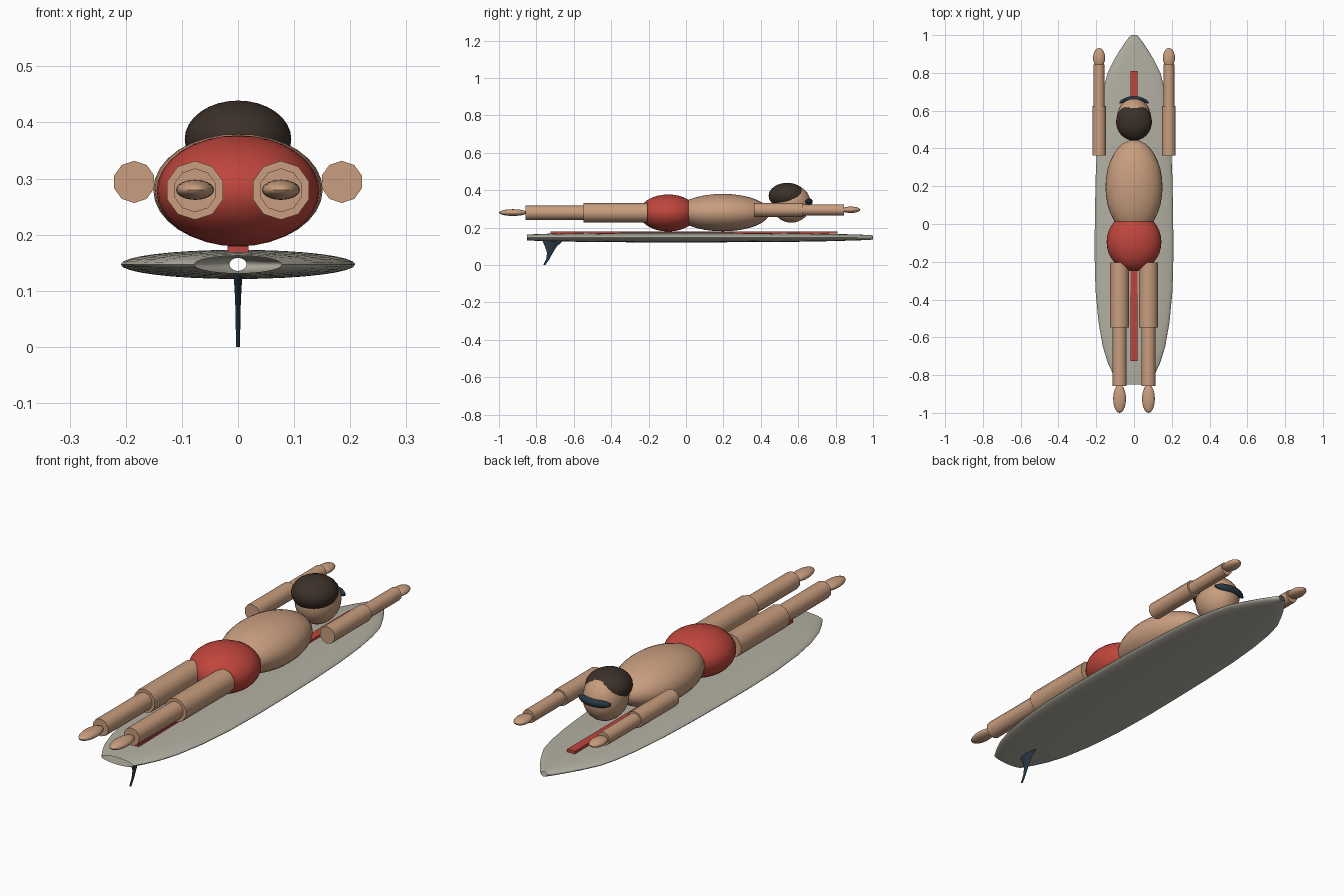
import bpy, bmesh
from math import sin, cos, pi, radians
from mathutils import Matrix

if "Cube" in bpy.data.objects:
    bpy.data.objects.remove(bpy.data.objects["Cube"])


def material(name, rgb):
    m = bpy.data.materials.new(name)
    m.diffuse_color = (*rgb, 1)
    m.use_nodes = True
    m.node_tree.nodes["Principled BSDF"].inputs["Base Color"].default_value = m.diffuse_color
    return m


SKIN = material("skin", (0.58, 0.34, 0.21))
RED = material("red", (0.52, 0.06, 0.045))
HAIR = material("dark_hair", (0.045, 0.03, 0.022))
NAVY = material("navy", (0.02, 0.04, 0.06))
BOARD = material("board_cream", (0.45, 0.43, 0.36))


def finish(name, bm, mat, angle=40):
    bmesh.ops.recalc_face_normals(bm, faces=bm.faces)
    me = bpy.data.meshes.new(name)
    bm.to_mesh(me)
    bm.free()
    ob = bpy.data.objects.new(name, me)
    bpy.context.collection.objects.link(ob)
    me.materials.append(mat)
    bpy.ops.object.select_all(action='DESELECT')
    ob.select_set(True)
    bpy.context.view_layer.objects.active = ob
    bpy.ops.object.shade_smooth_by_angle(angle=radians(angle))
    return ob


def ellipsoid(name, loc, radii, mat, seg=32, rings=16):
    bm = bmesh.new()
    bmesh.ops.create_uvsphere(bm, u_segments=seg, v_segments=rings, radius=1,
                              matrix=Matrix.Translation(loc) @ Matrix.Diagonal((*radii, 1)))
    return finish(name, bm, mat)


def limb(name, x, z, y0, y1, r, mat, sides=10):
    # capped cylinder lying along y
    bm = bmesh.new()
    place = Matrix.Translation((x, (y0 + y1) / 2, z)) @ Matrix.Rotation(pi / 2, 4, 'X')
    bmesh.ops.create_cone(bm, cap_ends=True, segments=sides, radius1=r, radius2=r,
                          depth=abs(y1 - y0), matrix=place)
    return finish(name, bm, mat)


def loft(name, rings, mat, caps):
    bm = bmesh.new()
    rows = [[bm.verts.new(p) for p in ring] for ring in rings]
    n = len(rows[0])
    for a, b in zip(rows, rows[1:]):
        for i in range(n):
            bm.faces.new((a[i], a[(i + 1) % n], b[(i + 1) % n], b[i]))
    if caps:
        bm.faces.new(rows[0])
        bm.faces.new(rows[-1])
    return finish(name, bm, mat)


# Board: open-ended loft of elliptical sections (y, half width, half height)
stations = [(-0.85, 0.078, 0.0155), (-0.80, 0.108, 0.018), (-0.74, 0.137, 0.020),
            (-0.65, 0.165, 0.022), (-0.52, 0.188, 0.024), (-0.35, 0.204, 0.0255),
            (-0.15, 0.209, 0.026), (0.05, 0.207, 0.026), (0.25, 0.203, 0.0255),
            (0.45, 0.194, 0.0245), (0.60, 0.180, 0.023), (0.72, 0.161, 0.021),
            (0.80, 0.140, 0.019), (0.87, 0.105, 0.017), (0.92, 0.075, 0.0155),
            (0.96, 0.048, 0.014), (0.985, 0.030, 0.0125), (1.0, 0.015, 0.0115)]
N = 32
loft("surfboard", [[(w * cos(2 * pi * i / N), y, 0.147 + h * sin(2 * pi * i / N))
                    for i in range(N)] for y, w, h in stations], BOARD, False)

# Centre stripe on the deck
bm = bmesh.new()
bmesh.ops.create_cube(bm, size=1, matrix=Matrix.Translation((0, 0.042, 0.174))
                      @ Matrix.Diagonal((0.038, 1.535, 0.012, 1)))
finish("deck_stripe", bm, RED)

# Fin: swept lens sections (z, trailing y, leading y, half thickness)
fin = [(0.13, -0.768, -0.655, 0.008), (0.10, -0.755, -0.690, 0.006),
       (0.065, -0.743, -0.712, 0.0045), (0.03, -0.748, -0.731, 0.004),
       (0.0, -0.763, -0.752, 0.0035)]
loft("fin", [[(0, a, z), (t, a + (b - a) * 0.3, z), (t, a + (b - a) * 0.7, z), (0, b, z),
              (-t, a + (b - a) * 0.7, z), (-t, a + (b - a) * 0.3, z)]
             for z, a, b, t in fin], NAVY, True)

# Rider body
ellipsoid("torso", (0, 0.196, 0.28), (0.151, 0.25, 0.10), SKIN)
ellipsoid("shorts", (0, -0.095, 0.278), (0.145, 0.155, 0.099), RED)
ellipsoid("head", (0, 0.563, 0.328), (0.09, 0.104, 0.102), SKIN)
ellipsoid("hair", (0, 0.541, 0.37), (0.095, 0.099, 0.069), HAIR)

# Sunglasses: band curving round the face, tapered at the ends
band = []
for k in range(13):
    u = -1 + k / 6
    r = 0.017 * max(0.12, 1 - abs(u) ** 4) ** 0.5
    band.append([(0.078 * u, 0.664 - 0.022 * u * u + 0.75 * r * cos(2 * pi * i / 12),
                  0.338 + r * sin(2 * pi * i / 12)) for i in range(12)])
loft("sunglasses", band, NAVY, True)

# Arms and legs, mirrored
for side, s in (("left", -1), ("right", 1)):
    x = 0.185 * s
    limb(side + "_upper_arm", x, 0.294, 0.363, 0.625, 0.0375, SKIN)
    limb(side + "_forearm", x, 0.294, 0.61, 0.845, 0.030, SKIN)
    ellipsoid(side + "_hand", (x, 0.88, 0.295), (0.032, 0.052, 0.017), SKIN, 20, 12)
    x = 0.0765 * s
    limb(side + "_thigh", x, 0.279, -0.548, -0.205, 0.0525, SKIN)
    limb(side + "_calf", x, 0.279, -0.858, -0.53, 0.039, SKIN)
    ellipsoid(side + "_foot", (x, -0.925, 0.28), (0.034, 0.075, 0.018), SKIN, 20, 12)
